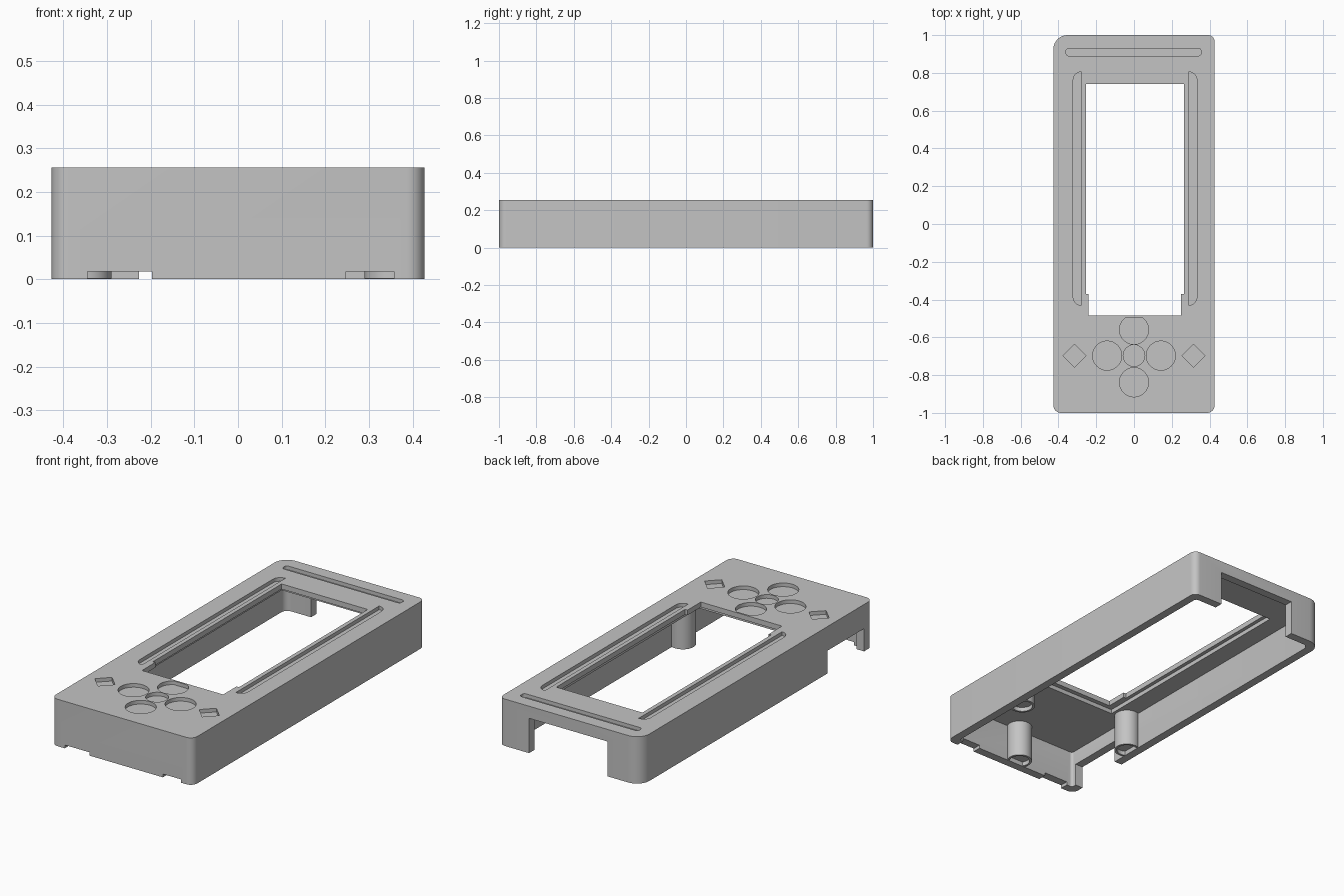
import bpy
import bmesh
from math import cos, sin, pi, radians

cube = bpy.data.objects.get("Cube")
if cube:
    bpy.data.objects.remove(cube, do_unlink=True)

TOP, HALF_W, WALL = 0.256, 0.427, 0.046
CEILING = 0.205
DEPTH = 0.02

grey = bpy.data.materials.new("plain_grey")
grey.use_nodes = True
colour = (0.55, 0.55, 0.55, 1)
grey.diffuse_color = colour
grey.node_tree.nodes["Principled BSDF"].inputs["Base Color"].default_value = colour


def rounded(x0, x1, y0, y1, radii=(0, 0, 0, 0), steps=8):
    """Rectangle outline; radii run back right, back left, front left, front right."""
    points = []
    corners = [(x1, y1, -1, -1), (x0, y1, 1, -1), (x0, y0, 1, 1), (x1, y0, -1, 1)]
    for i, ((x, y, sx, sy), r) in enumerate(zip(corners, radii)):
        if r == 0:
            points.append((x, y))
            continue
        for k in range(steps + 1):
            a = (i + k / steps) * pi / 2
            points.append((x + sx * r + r * cos(a), y + sy * r + r * sin(a)))
    return points


def disc(x, y, r, sides=48, start=0):
    return [(x + r * cos(start + 2 * pi * i / sides),
             y + r * sin(start + 2 * pi * i / sides)) for i in range(sides)]


def prism(name, outline, z0, z1):
    bm = bmesh.new()
    face = bm.faces.new([bm.verts.new((x, y, z0)) for x, y in outline])
    new = bmesh.ops.extrude_face_region(bm, geom=[face])["geom"]
    moved = [v for v in new if isinstance(v, bmesh.types.BMVert)]
    bmesh.ops.translate(bm, verts=moved, vec=(0, 0, z1 - z0))
    bmesh.ops.recalc_face_normals(bm, faces=bm.faces)
    mesh = bpy.data.meshes.new(name)
    bm.to_mesh(mesh)
    bm.free()
    mesh.materials.append(grey)
    obj = bpy.data.objects.new(name, mesh)
    bpy.context.scene.collection.objects.link(obj)
    return obj


def activate(obj):
    bpy.ops.object.select_all(action='DESELECT')
    obj.select_set(True)
    bpy.context.view_layer.objects.active = obj


def cut(target, outline, z0, z1):
    cutter = prism("cutter", outline, z0, z1)
    cutter.hide_render = True
    mod = target.modifiers.new("cut", 'BOOLEAN')
    mod.operation = 'DIFFERENCE'
    mod.solver = 'EXACT'
    mod.object = cutter
    activate(target)
    bpy.ops.object.modifier_apply(modifier=mod.name)
    bpy.data.objects.remove(cutter, do_unlink=True)


def smooth(obj):
    activate(obj)
    bpy.ops.object.shade_smooth_by_angle(angle=radians(30))


# Outer shell, hollowed from below
case = prism("case_shell",
             rounded(-HALF_W, HALF_W, -1, 1, (0.035, 0.075, 0.04, 0.04)), 0, TOP)
cut(case, rounded(-HALF_W + WALL, HALF_W - WALL, -1 + WALL, 1 - WALL,
                  (0.015, 0.035, 0.015, 0.015)), -0.1, CEILING)

# Display pocket under the face, then the stepped window through it
cut(case, rounded(-0.275, 0.28, -0.51, 0.77), 0.1, 0.228)
cut(case, rounded(-0.255, 0.265, -0.37, 0.74), 0.1, 0.4)
cut(case, rounded(-0.24, 0.25, -0.485, -0.36), 0.1, 0.4)

# Back opening, side opening and the two front notches
cut(case, rounded(-0.227, 0.247, 0.9, 1.1), -0.1, 0.19)
cut(case, rounded(-0.5, -0.36, -0.925, -0.61), -0.1, 0.124)
cut(case, rounded(-0.345, -0.197, -1.1, -0.94), -0.1, 0.018)
cut(case, rounded(0.247, 0.357, -1.1, -0.94), -0.1, 0.018)

# Shallow grooves in the face
grooves = [
    rounded(-0.36, 0.355, 0.89, 0.93, (0.015,) * 4),
    rounded(-0.322, -0.278, -0.43, 0.805, (0, 0.043, 0.043, 0)),
    rounded(0.288, 0.333, -0.43, 0.805, (0.043, 0, 0, 0.043)),
]

# Button recesses: four round keys, a centre key and two diamonds
KEY_Y, KEY_R = -0.697, 0.077
upper_key = [(x, min(y, -0.495)) for x, y in disc(0, -0.56, KEY_R)]
upper_key = [p for i, p in enumerate(upper_key)
             if not (p[1] == -0.495 and upper_key[i - 1][1] == -0.495
                     and upper_key[(i + 1) % len(upper_key)][1] == -0.495)]
buttons = [upper_key, disc(0, -0.838, KEY_R), disc(0, KEY_Y, 0.057)]
for side in (-1, 1):
    buttons.append(disc(side * 0.142, KEY_Y, KEY_R))
    buttons.append(disc(side * 0.315, KEY_Y, 0.061, 4))
for outline in grooves + buttons:
    cut(case, outline, TOP - DEPTH, 0.4)
smooth(case)

# Counterbored screw posts
posts = {"left_screw_post": (0.355, -0.48),
         "right_screw_post": (-0.355, -0.48),
         "front_screw_post": (0, -0.925)}
for name, (x, y) in posts.items():
    post = prism(name, disc(x, y, 0.065), 0.002, CEILING + 0.005)
    cut(post, disc(x, y, 0.053), -0.1, 0.025)
    smooth(post)
